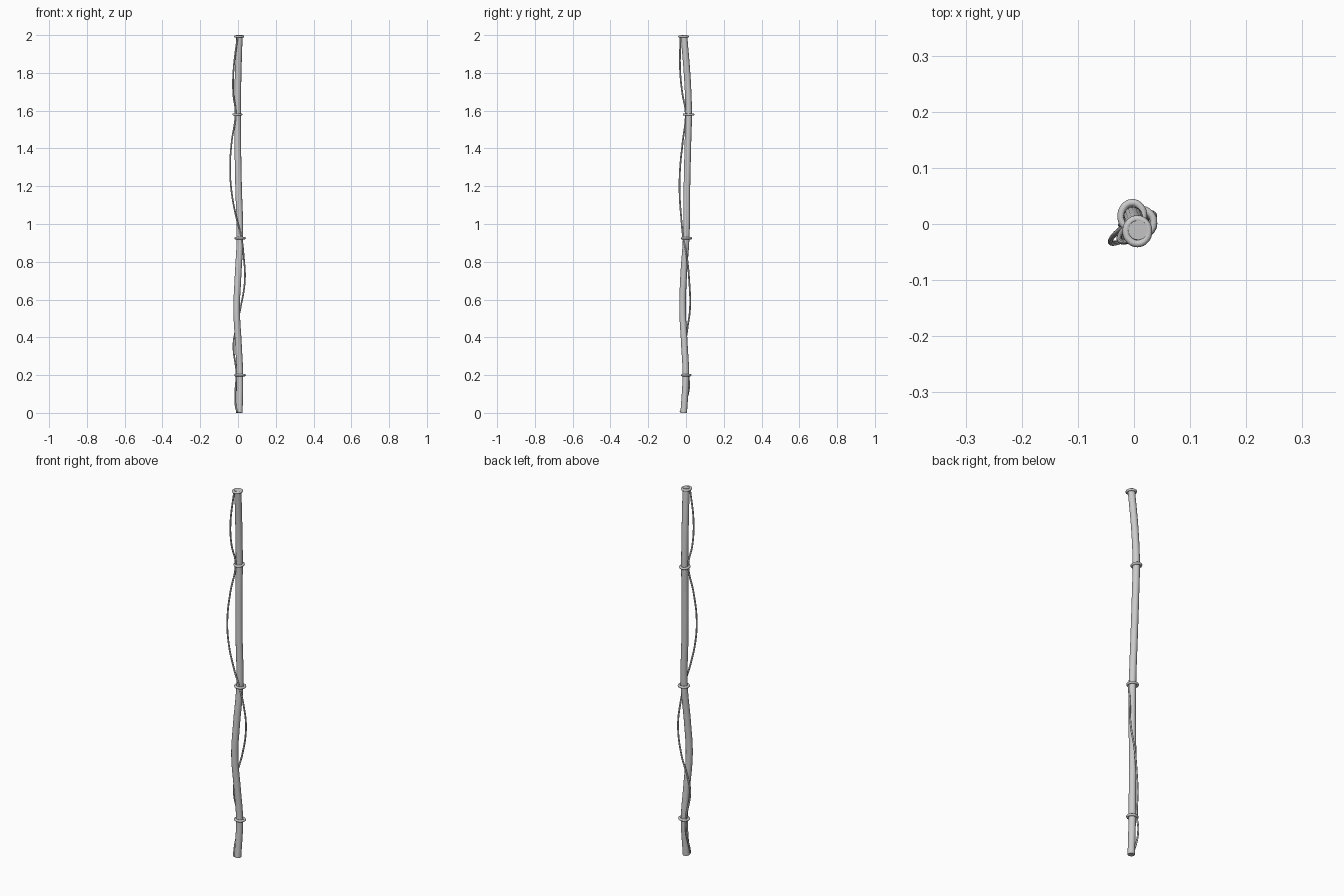
import bpy, math


def tube(name, points, radius, sides=4, cyclic=False, steps=10):
    """Smooth round tube through the given points, turned into a mesh."""
    cu = bpy.data.curves.new(name, 'CURVE')
    cu.dimensions = '3D'
    cu.bevel_depth = radius
    cu.bevel_resolution = sides
    cu.resolution_u = steps
    cu.use_fill_caps = not cyclic
    sp = cu.splines.new('BEZIER')
    sp.bezier_points.add(len(points) - 1)
    for bp, p in zip(sp.bezier_points, points):
        bp.co = p
        bp.handle_left_type = bp.handle_right_type = 'AUTO'
    sp.use_cyclic_u = cyclic
    ob = bpy.data.objects.new(name, cu)
    bpy.context.collection.objects.link(ob)
    bpy.ops.object.select_all(action='DESELECT')
    ob.select_set(True)
    bpy.context.view_layer.objects.active = ob
    bpy.ops.object.convert(target='MESH')
    bpy.ops.object.shade_smooth_by_angle(angle=math.radians(40))
    return ob


# Gently crooked staff
tube("staff", [
    (0.007, -0.012, 0.0), (0.010, -0.001, 0.20), (0.002, -0.009, 0.37),
    (-0.007, -0.018, 0.55), (0.000, -0.013, 0.72), (0.010, 0.001, 0.93),
    (0.003, 0.005, 1.20), (-0.001, 0.010, 1.42), (-0.002, 0.014, 1.59),
    (0.000, 0.008, 1.76), (0.007, -0.011, 2.0)], 0.0175, 6)

# Thin vine that winds round the staff
tube("vine", [
    (-0.004, -0.030, 0.004), (-0.013, -0.012, 0.04), (-0.013, 0.016, 0.13),
    (-0.008, 0.012, 0.20), (-0.024, -0.002, 0.36), (-0.010, 0.008, 0.45),
    (0.012, 0.021, 0.55), (0.036, 0.017, 0.70), (0.030, 0.004, 0.83),
    (0.018, -0.015, 0.93), (-0.008, -0.025, 1.03), (-0.034, -0.034, 1.17),
    (-0.042, -0.031, 1.30), (-0.034, -0.018, 1.43), (-0.013, -0.002, 1.59),
    (-0.025, -0.019, 1.69), (-0.024, -0.031, 1.81), (-0.003, -0.030, 1.99)],
    0.0045, 3)

# Binding rings: centre x, centre y, z, half width in x and y
rings = [
    (0.011, 0.001, 0.200, 0.024, 0.021),
    (0.011, 0.003, 0.925, 0.024, 0.023),
    (-0.003, 0.014, 1.580, 0.020, 0.024),
    (0.006, -0.013, 1.993, 0.020, 0.022),
]
for i, (cx, cy, z, rx, ry) in enumerate(rings):
    pts = []
    for k in range(8):
        a = k * math.tau / 8
        pts.append((cx + rx * math.cos(a), cy + ry * math.sin(a), z))
    tube(f"binding_ring_{i + 1}", pts, 0.0065, 3, True, 4)
